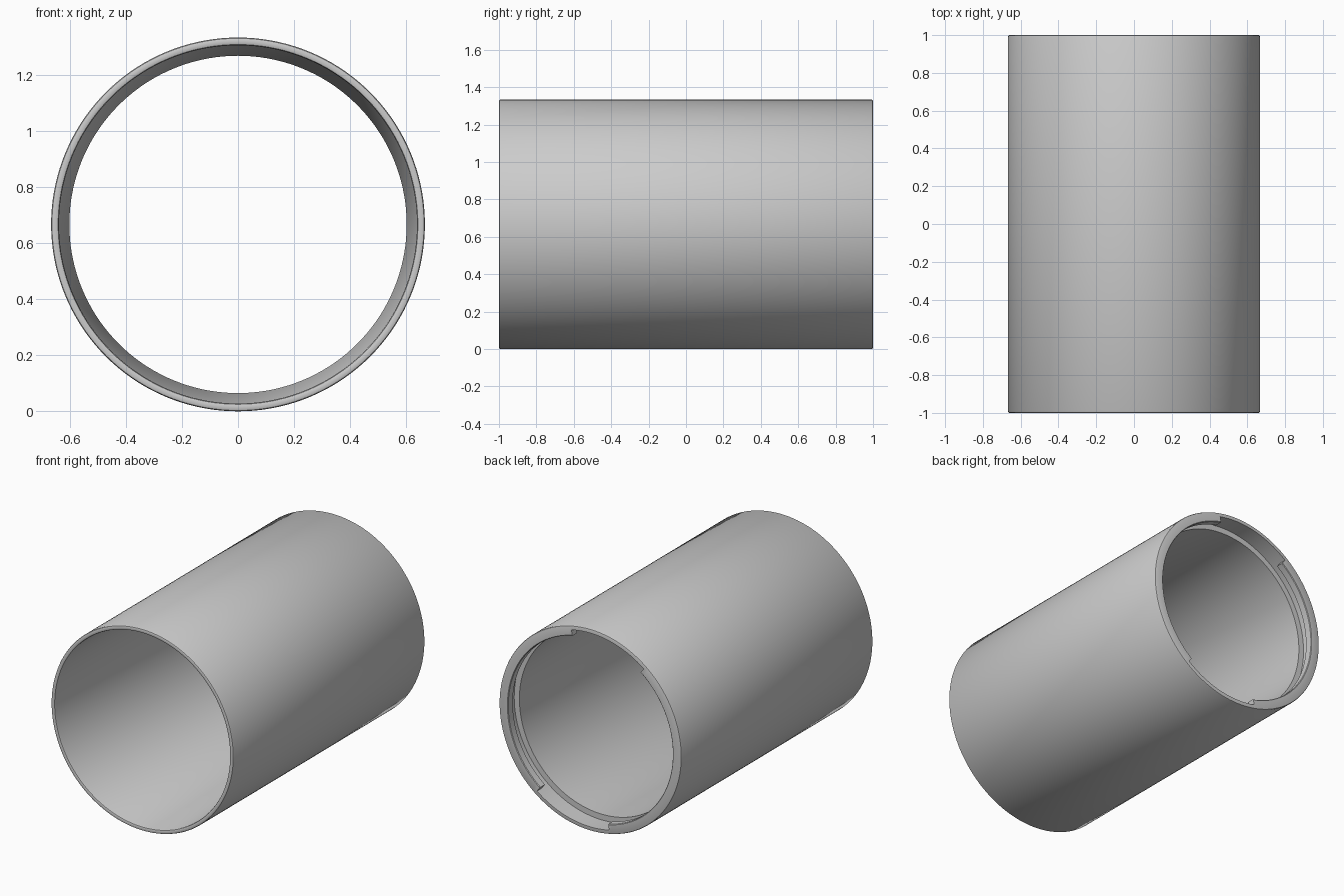
import bpy, bmesh, math

if "Cube" in bpy.data.objects:
    bpy.data.objects.remove(bpy.data.objects["Cube"])

R = 0.667          # outer radius
GROOVE = 0.64      # radius at the bottom of the bayonet groove
LIP = 0.602        # inner radius of the lip and of the narrow end of the bore
N = 144


def section(notched):
    """Closed (y, radius) section; the lip disappears inside a notch."""
    lip = GROOVE if notched else LIP
    return [
        # outer skin with softened corners
        (-1, R - 0.008), (-0.998, R - 0.003), (-0.992, R),
        (0.992, R), (0.998, R - 0.003), (1, R - 0.008),
        # rear lip and the groove behind it
        (1, lip + 0.004 if not notched else lip), (0.996, lip),
        (0.95, lip), (0.95, GROOVE), (0.88, GROOVE),
        # tapered bore out to the front rim
        (0.88, LIP), (-0.99, 0.639), (-0.998, 0.642), (-1, 0.647),
    ]


# columns around the tube: two opposite notches with doubled columns at their ends
NOTCHES = [(77.5, 127.5), (257.5, 307.5)]
columns = []
for i in range(N):
    a = i * 360 / N
    inside = any(s <= a <= e for s, e in NOTCHES)
    at_start = any(abs(a - s) < 1e-6 for s, e in NOTCHES)
    at_end = any(abs(a - e) < 1e-6 for s, e in NOTCHES)
    if at_start:
        columns.append((a, False))
    columns.append((a, inside))
    if at_end:
        columns.append((a, False))

# sweep the section round the y axis
bm = bmesh.new()
rings = []
for a, notched in columns:
    c, s = math.cos(math.radians(a)), math.sin(math.radians(a))
    rings.append([bm.verts.new((r * c, y, R + r * s)) for y, r in section(notched)])
for i, p in enumerate(rings):
    q = rings[(i + 1) % len(rings)]
    for j in range(len(p)):
        k = (j + 1) % len(p)
        bm.faces.new((p[j], p[k], q[k], q[j]))
bmesh.ops.remove_doubles(bm, verts=bm.verts, dist=1e-5)
bmesh.ops.dissolve_degenerate(bm, edges=bm.edges, dist=1e-5)
bmesh.ops.recalc_face_normals(bm, faces=bm.faces)

mesh = bpy.data.meshes.new("tube_with_bayonet_lip")
bm.to_mesh(mesh)
bm.free()
tube = bpy.data.objects.new("tube_with_bayonet_lip", mesh)
bpy.context.collection.objects.link(tube)
bpy.context.view_layer.objects.active = tube
tube.select_set(True)
bpy.ops.object.shade_smooth_by_angle(angle=math.radians(40))
